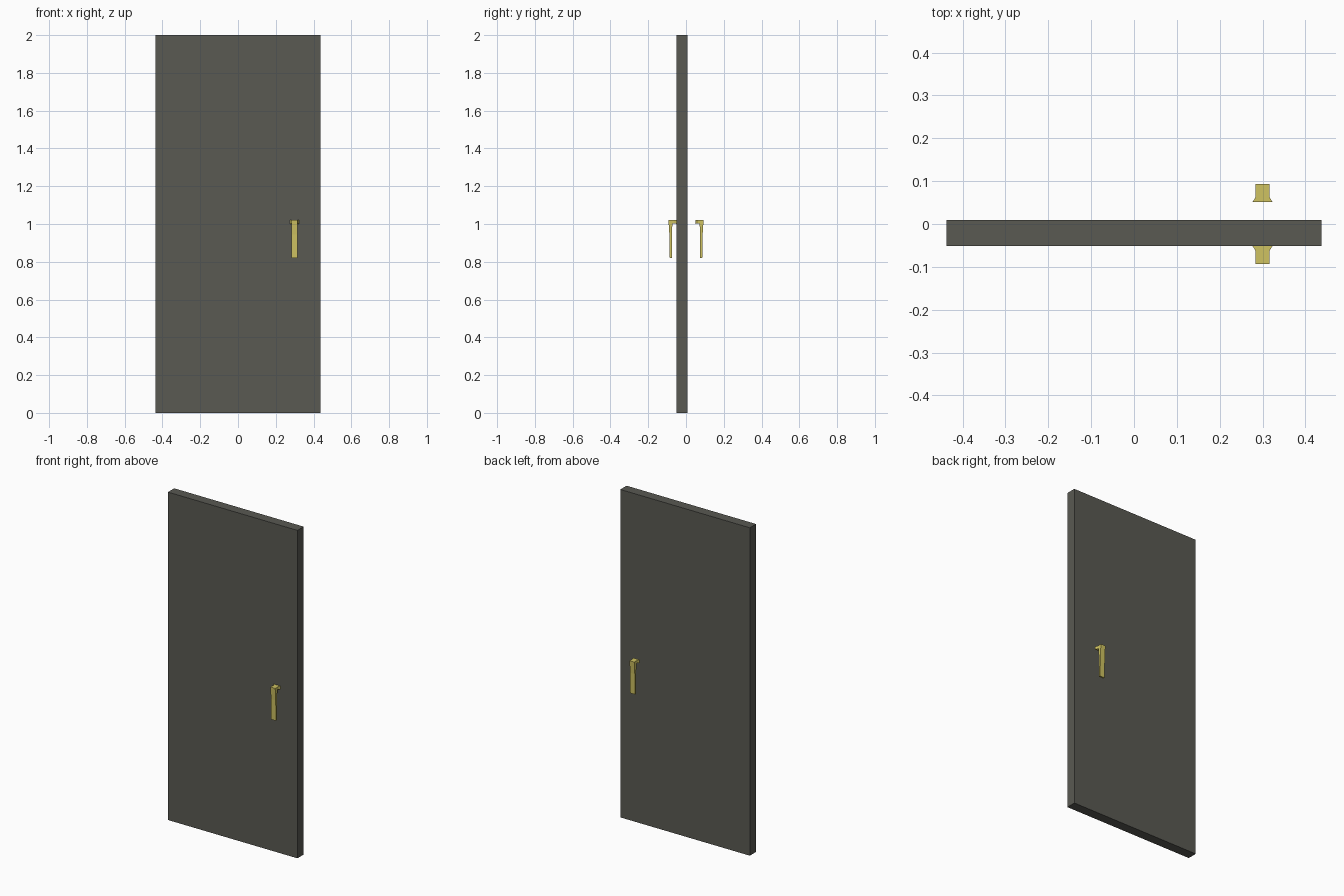
import bpy, bmesh

if "Cube" in bpy.data.objects:
    bpy.data.objects.remove(bpy.data.objects["Cube"])


def material(name, color):
    m = bpy.data.materials.new(name)
    m.diffuse_color = (*color, 1)
    m.use_nodes = True
    m.node_tree.nodes["Principled BSDF"].inputs["Base Color"].default_value = m.diffuse_color
    return m


def add_mesh(name, bm, mat):
    bmesh.ops.recalc_face_normals(bm, faces=bm.faces)
    me = bpy.data.meshes.new(name)
    bm.to_mesh(me)
    bm.free()
    me.materials.append(mat)
    ob = bpy.data.objects.new(name, me)
    bpy.context.collection.objects.link(ob)
    return ob


dark = material("dark_panel", (0.1, 0.1, 0.085))
brass = material("brass", (0.62, 0.54, 0.12))

# Door panel
bm = bmesh.new()
bmesh.ops.create_cube(bm, size=1)
for v in bm.verts:
    v.co = (v.co.x * 0.874, v.co.y * 0.06 - 0.021, v.co.z * 2 + 1)
add_mesh("door_panel", bm, dark)

# Handle sections: half width, outer (distance, z), inner (distance, z)
SECTIONS = [
    (0.0235, (0.000, 1.020), (0.000, 1.001)),
    (0.0160, (0.012, 1.020), (0.012, 1.003)),
    (0.0160, (0.042, 1.020), (0.021, 1.003)),
    (0.0160, (0.037, 0.945), (0.024, 0.945)),
    (0.0160, (0.035, 0.820), (0.024, 0.820)),
]


def handle(name, side):
    bm = bmesh.new()
    rings = []
    for w, outer, inner in SECTIONS:
        pts = [(-w, outer), (w, outer), (w, inner), (-w, inner)]
        rings.append([bm.verts.new((0.3 + x, side * (0.051 + d), z))
                      for x, (d, z) in pts])
    for a, b in zip(rings, rings[1:]):
        for i in range(4):
            j = (i + 1) % 4
            bm.faces.new((a[i], a[j], b[j], b[i]))
    bm.faces.new(rings[0])
    bm.faces.new(rings[-1])
    add_mesh(name, bm, brass)


# Mirrored handles on both sides of the panel
handle("front_handle", -1)
handle("back_handle", 1)
